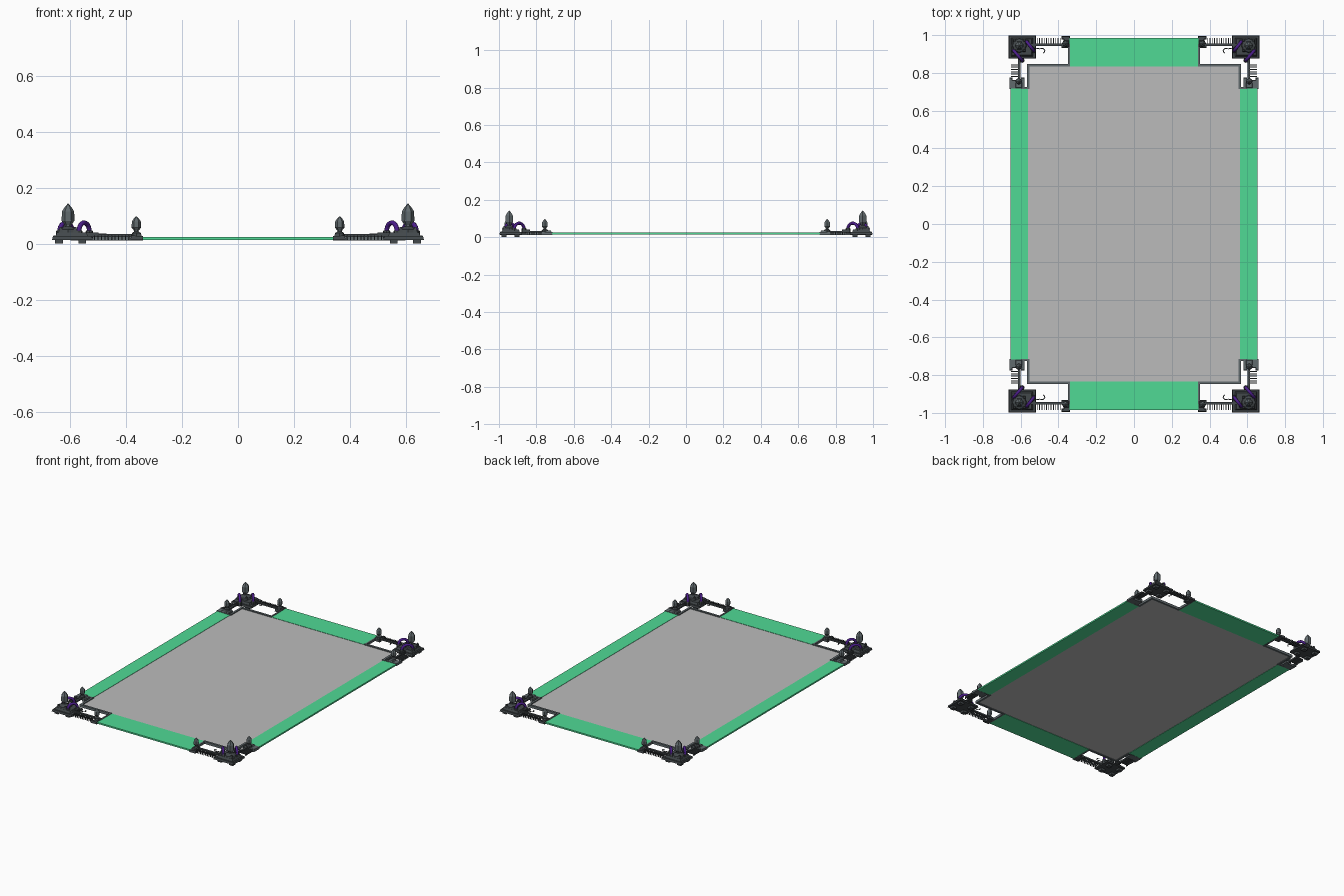
import bpy, bmesh, math
from mathutils import Matrix, Vector

cube = bpy.data.objects.get("Cube")
if cube:
    bpy.data.objects.remove(cube)


def material(name, r, g, b):
    m = bpy.data.materials.new(name)
    m.use_nodes = True
    m.diffuse_color = (r, g, b, 1)
    m.node_tree.nodes["Principled BSDF"].inputs["Base Color"].default_value = (r, g, b, 1)
    return m


GREY = material("floor grey", 0.5, 0.5, 0.5)
GREEN = material("bright green", 0.08, 0.70, 0.30)
DARK = material("dark metal", 0.055, 0.065, 0.07)
STEEL = material("slate steel", 0.12, 0.145, 0.155)
PURPLE = material("deep purple", 0.07, 0.012, 0.25)

EX, EY = 0.664, 0.998      # outer corner of the frame


def add_object(name, mesh, mat, axes):
    """Link a mesh and mirror it about the centre on the given axes."""
    mesh.materials.clear()
    mesh.materials.append(mat)
    ob = bpy.data.objects.new(name, mesh)
    bpy.context.collection.objects.link(ob)
    if any(axes):
        mod = ob.modifiers.new("Mirror", "MIRROR")
        mod.use_axis = (axes[0], axes[1], False)
        mod.use_mirror_merge = False
    return ob


def finish(name, bm, mat, axes=(True, True)):
    bmesh.ops.recalc_face_normals(bm, faces=bm.faces)
    mesh = bpy.data.meshes.new(name)
    bm.to_mesh(mesh)
    bm.free()
    return add_object(name, mesh, mat, axes)


def add_box(bm, a, b, taper=0.0):
    """Box between two corner points; the top may be drawn in by taper."""
    lo = Vector([min(p) for p in zip(a, b)])
    hi = Vector([max(p) for p in zip(a, b)])
    m = Matrix.Translation((lo + hi) / 2) @ Matrix.Diagonal((*(hi - lo), 1))
    verts = bmesh.ops.create_cube(bm, size=1, matrix=m)["verts"]
    mid = (lo + hi) / 2
    for v in verts:
        if v.co.z > mid.z:
            v.co.x -= math.copysign(taper, v.co.x - mid.x)
            v.co.y -= math.copysign(taper, v.co.y - mid.y)


def add_lathe(bm, x, y, profile, sides):
    """Stack of rings from (radius, height) pairs, closed at both ends."""
    rings = []
    for r, z in profile:
        rings.append([bm.verts.new((x + r * math.cos(math.tau * i / sides),
                                    y + r * math.sin(math.tau * i / sides), z))
                      for i in range(sides)])
    for low, up in zip(rings, rings[1:]):
        for i in range(sides):
            j = (i + 1) % sides
            bm.faces.new((low[i], low[j], up[j], up[i]))
    bm.faces.new(rings[0])
    bm.faces.new(rings[-1])


def add_tube(name, points, radius, mat):
    curve = bpy.data.curves.new(name, "CURVE")
    curve.dimensions = "3D"
    curve.bevel_depth = radius
    curve.bevel_resolution = 2
    curve.use_fill_caps = True
    spline = curve.splines.new("POLY")
    spline.points.add(len(points) - 1)
    for p, co in zip(spline.points, points):
        p.co = (*co, 1)
    temp = bpy.data.objects.new(name + "_path", curve)
    bpy.context.collection.objects.link(temp)
    bpy.context.view_layer.update()
    deps = bpy.context.evaluated_depsgraph_get()
    mesh = bpy.data.meshes.new_from_object(temp.evaluated_get(deps))
    bpy.data.objects.remove(temp)
    for f in mesh.polygons:
        f.use_smooth = True
    add_object(name, mesh, mat, (True, True))


def spire(name, x, y, base, height, radius):
    bm = bmesh.new()
    shape = ((0.45, 0), (0.5, 0.12), (1, 0.3), (0.95, 0.68), (0.5, 0.87), (0.05, 1))
    add_lathe(bm, x, y, [(radius * r, base + height * h) for r, h in shape], 6)
    finish(name, bm, STEEL)


# Floor and green border panels
bm = bmesh.new()
add_box(bm, (-0.56, -0.835, 0.016), (0.56, 0.835, 0.022))
finish("floor_panel", bm, GREY, (False, False))
bm = bmesh.new()
add_box(bm, (0.56, -0.72, 0.014), (0.655, 0.72, 0.024))
finish("side_border", bm, GREEN, (True, False))
bm = bmesh.new()
add_box(bm, (-0.345, 0.835, 0.014), (0.345, 0.985, 0.024))
finish("end_border", bm, GREEN, (False, True))

# Corner base: plate, stepped deck, feet
bm = bmesh.new()
add_box(bm, (EX - 0.145, EY - 0.122, 0.014), (EX, EY, 0.027), 0.003)
add_box(bm, (EX - 0.128, EY - 0.11, 0.027), (EX - 0.012, EY - 0.012, 0.041), 0.006)
for fx in (0.025, 0.108):
    for fy in (0.025, 0.095):
        add_box(bm, (EX - fx - 0.014, EY - fy - 0.014, 0), (EX - fx + 0.014, EY - fy + 0.014, 0.014))
finish("corner_base", bm, DARK)

# Pedestal carrying the large spire, with four buttresses
sx, sy = 0.607, 0.945
bm = bmesh.new()
add_lathe(bm, sx, sy, ((0.04, 0.04), (0.036, 0.05), (0.022, 0.056), (0.014, 0.062)), 8)
for dx in (-1, 1):
    for dy in (-1, 1):
        add_box(bm, (sx + dx * 0.018, sy + dy * 0.018, 0.04),
                (sx + dx * 0.034, sy + dy * 0.034, 0.06), 0.004)
finish("spire_pedestal", bm, DARK)
spire("corner_spire", sx, sy, 0.056, 0.087, 0.023)


def arm(name, place, length, bracket, depth, rail, comb, teeth, post):
    """Arm along one edge: place(u, v, z) maps run and inset from the corner."""
    start = length - bracket
    # Spine and its raised ridge
    bm = bmesh.new()
    add_box(bm, place(0.12, comb, 0.024), place(start + 0.01, comb + 0.014, 0.034))
    add_box(bm, place(0.12, comb + 0.003, 0.034), place(0.165, comb + 0.011, 0.04))
    # Comb teeth reach outward and hang down
    for i in range(teeth):
        u = 0.152 + (start - 0.158) * i / (teeth - 1)
        add_box(bm, place(u - 0.002, 0.012, 0.022), place(u + 0.002, comb, 0.029))
        add_box(bm, place(u - 0.002, 0.012, 0.014), place(u + 0.002, 0.018, 0.026))
    finish(name + "_comb", bm, DARK)
    # End bracket with a raised waist
    bm = bmesh.new()
    add_box(bm, place(start + 0.012, 0.004, 0.013), place(length, depth, 0.027), 0.002)
    add_box(bm, place(start, 0.004, 0.013), place(start + 0.02, 0.02, 0.03), 0.002)
    add_box(bm, place(start, depth - 0.02, 0.013), place(start + 0.02, depth, 0.03), 0.002)
    add_box(bm, place(length - 0.032, post - 0.018, 0.026), place(length - 0.004, post + 0.018, 0.036), 0.004)
    finish(name + "_bracket", bm, STEEL if depth > 0.07 else DARK)
    # Socket and small spire
    x, y, _ = place(length - 0.024 if depth < 0.07 else length - 0.04, post, 0)
    bm = bmesh.new()
    add_lathe(bm, x, y, ((0.018, 0.026), (0.016, 0.038), (0.007, 0.044), (0.006, 0.052)), 8)
    finish(name + "_socket", bm, DARK)
    spire(name + "_spire", x, y, 0.04, 0.058, 0.017)
    # Edging rail round the inner cutout
    bm = bmesh.new()
    add_box(bm, place(length - 0.01, depth - 0.02, 0.012), place(length, rail, 0.027))
    inner = 0.098 if rail > 0.13 else 0.151
    add_box(bm, place(inner, rail - 0.007, 0.012), place(length, rail + 0.007, 0.028))
    finish(name + "_rail", bm, STEEL)


arm("end_arm", lambda u, v, z: (EX - u, EY - v, z),
    0.325, 0.045, 0.066, 0.158, 0.042, 11, 0.043)
arm("side_arm", lambda u, v, z: (EX - v, EY - u, z),
    0.283, 0.06, 0.085, 0.104, 0.05, 8, 0.054)


def arch(a, b, base, rise, steps=12):
    pts = [(*a, 0.03)]
    for i in range(steps + 1):
        t = math.pi * i / steps
        k = (1 - math.cos(t)) / 2
        pts.append((a[0] + (b[0] - a[0]) * k, a[1] + (b[1] - a[1]) * k, base + rise * math.sin(t)))
    return pts + [(*b, 0.025)]


# Arched hoses, with collars at their ends
hoses = {"end_hose": ((0.568, 0.965), (0.531, 0.918)), "side_hose": ((0.637, 0.918), (0.592, 0.866))}
bm = bmesh.new()
for name, (a, b) in hoses.items():
    add_tube(name, arch(a, b, 0.045, 0.03), 0.0085, PURPLE)
    for x, y in (a, b):
        add_lathe(bm, x, y, ((0.013, 0.02), (0.013, 0.044), (0.01, 0.048)), 8)
finish("hose_collars", bm, DARK)

# Thin hooked cable at the inner side of the base
hook = [(0.54, 0.935, 0.036), (0.515, 0.93, 0.036)]
hook += [(0.488 + 0.016 * math.cos(t), 0.917 + 0.013 * math.sin(t), 0.034)
         for t in (0.9, 1.4, 1.9, 2.5, 3.1, 3.7, 4.3)]
add_tube("hook_cable", hook, 0.0025, DARK)
